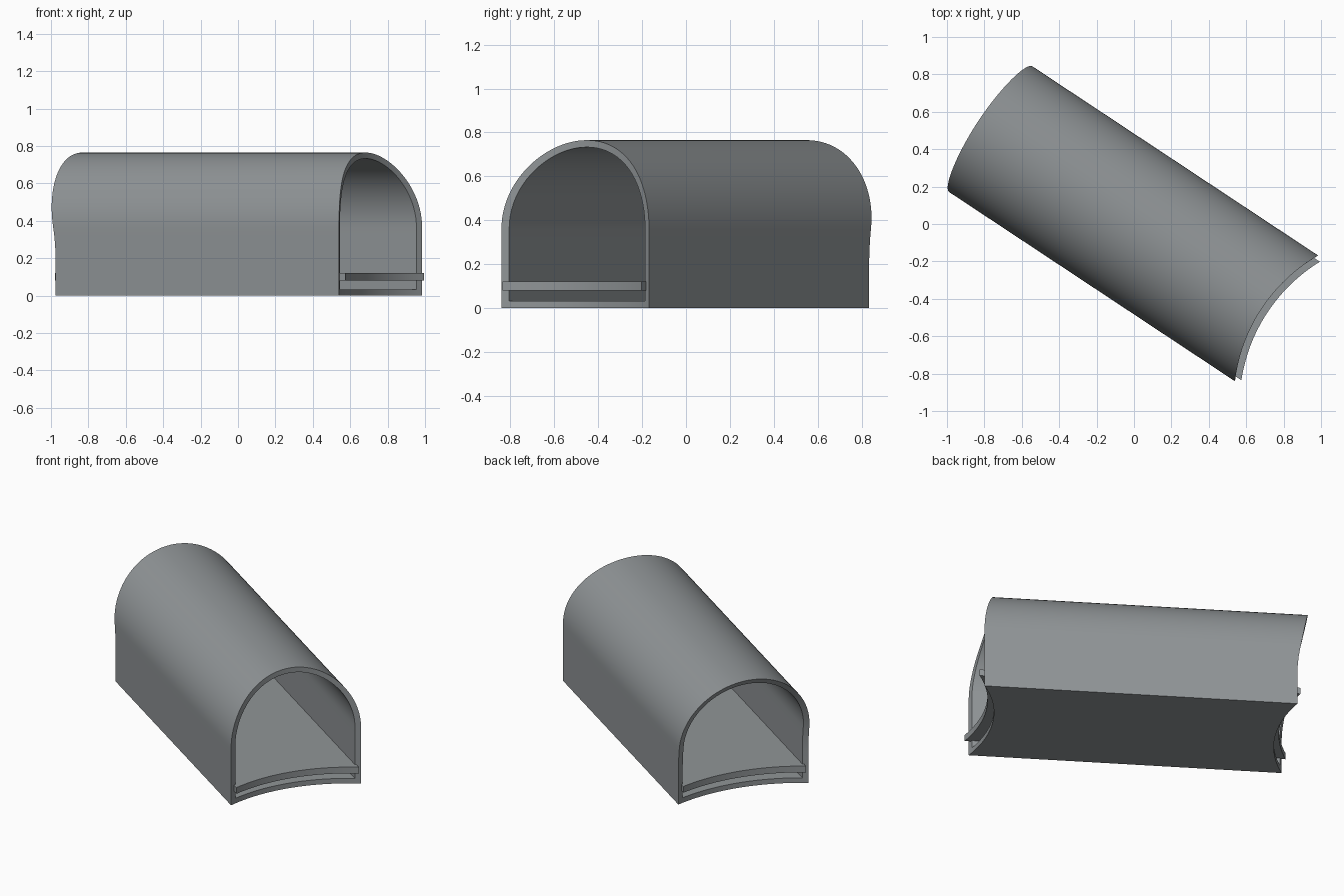
import bpy, bmesh, math

if "Cube" in bpy.data.objects:
    bpy.data.objects.remove(bpy.data.objects["Cube"])

HALF, SPRING, TOP, WALL = 0.403, 0.362, 0.765, 0.032
YAW = math.radians(-33.5)

grey = bpy.data.materials.new("grey")
grey.diffuse_color = (0.28, 0.30, 0.31, 1)
grey.use_nodes = True
grey.node_tree.nodes["Principled BSDF"].inputs["Base Color"].default_value = grey.diffuse_color


def sag(t, depth):
    """Rise of a circular arc hollowed to the given depth at the centre."""
    r = (HALF ** 2 + depth ** 2) / (2 * depth)
    return r - math.sqrt(r * r - t * t)


def front_end(t, z):
    return 0.819 + sag(t, 0.095)


def back_end(t, z):
    lean = 0.18 * (max(0, z - 0.2) / (TOP - 0.2)) ** 2
    return -0.818 - sag(t, 0.085) - lean


def arch_profile(inset, n_arc=48, n_wall=8, n_floor=24):
    """Closed outline: floor, right wall, round arch, left wall."""
    w, base = HALF - inset, inset
    pts = [(-w + 2 * w * i / n_floor, base) for i in range(n_floor)]
    pts += [(w, base + (SPRING - base) * i / n_wall) for i in range(n_wall)]
    pts += [(w * math.cos(math.pi * i / n_arc), SPRING + w * math.sin(math.pi * i / n_arc))
            for i in range(n_arc)]
    pts += [(-w, SPRING + (base - SPRING) * i / n_wall) for i in range(n_wall)]
    return pts


def skin(bm, profile, front_out=0, back_out=0):
    """Run a profile between the two curved ends; return both end loops."""
    back = [bm.verts.new((back_end(t, z) - back_out, t, z)) for t, z in profile]
    front = [bm.verts.new((front_end(t, z) + front_out, t, z)) for t, z in profile]
    bridge(bm, back, front)
    return back, front


def bridge(bm, a, b):
    n = len(a)
    for i in range(n):
        j = (i + 1) % n
        bm.faces.new((a[i], a[j], b[j], b[i]))


def finish(bm, name):
    bmesh.ops.recalc_face_normals(bm, faces=bm.faces)
    mesh = bpy.data.meshes.new(name)
    bm.to_mesh(mesh)
    bm.free()
    mesh.materials.append(grey)
    obj = bpy.data.objects.new(name, mesh)
    bpy.context.collection.objects.link(obj)
    obj.rotation_euler.z = YAW
    bpy.ops.object.select_all(action='DESELECT')
    obj.select_set(True)
    bpy.context.view_layer.objects.active = obj
    bpy.ops.object.shade_smooth_by_angle(angle=math.radians(30))


# Hollow arched shell, open at both ends
bm = bmesh.new()
outer_back, outer_front = skin(bm, arch_profile(0))
inner_back, inner_front = skin(bm, arch_profile(WALL))
bridge(bm, outer_back, inner_back)
bridge(bm, outer_front, inner_front)
finish(bm, "tunnel_shell")

# Raised deck inside, poking out slightly at both ends
bm = bmesh.new()
N, W, LOW, HIGH = 24, 0.38, 0.08, 0.12
across = [-W + 2 * W * i / N for i in range(N + 1)]
outline = [(t, LOW) for t in across] + [(t, HIGH) for t in reversed(across)]
ends = skin(bm, outline, 0.037, 0.03)
for loop in ends:
    for i in range(N):
        bm.faces.new((loop[i], loop[i + 1], loop[-2 - i], loop[-1 - i]))
finish(bm, "inner_deck")
